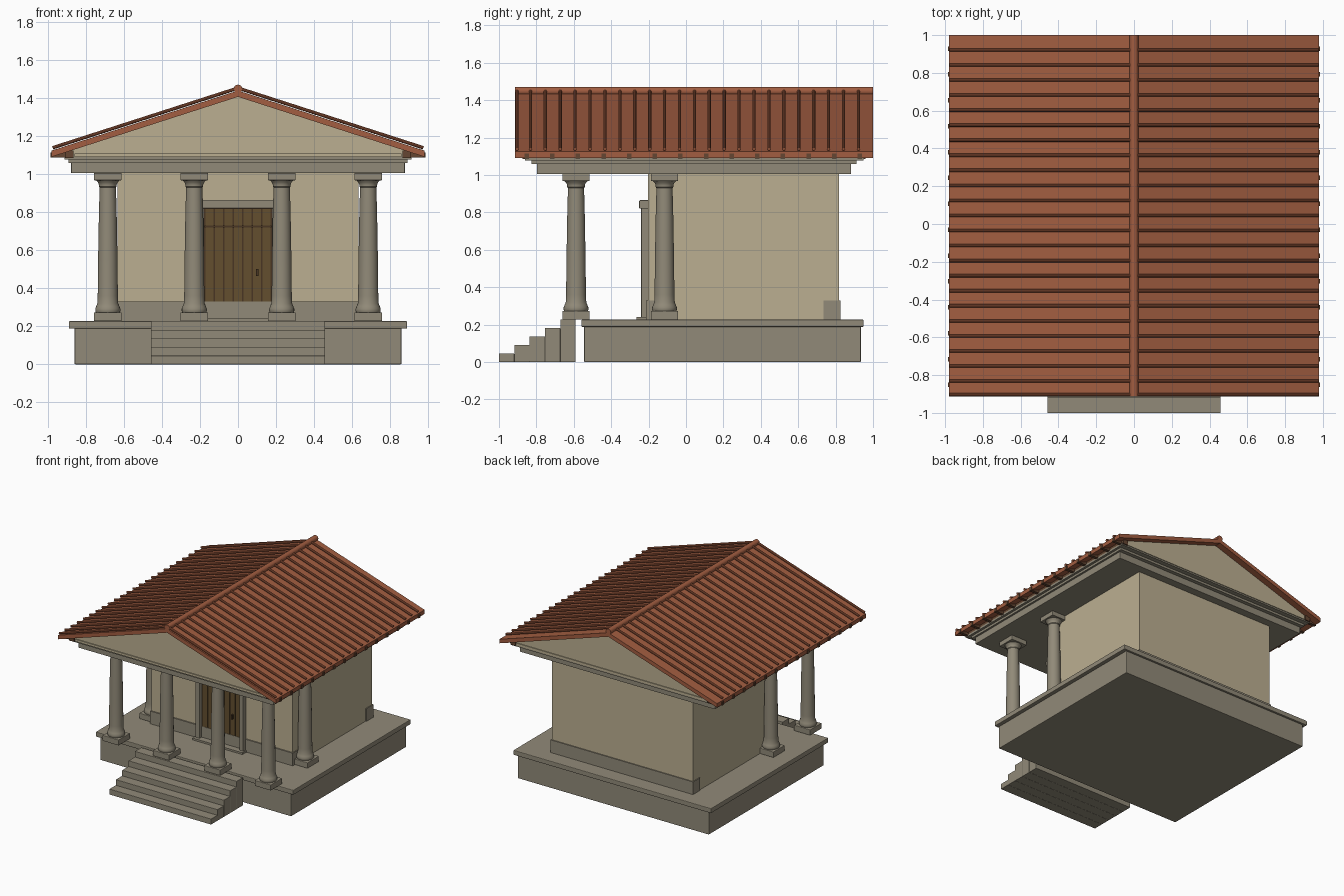
import bpy, bmesh, math
from mathutils import Vector

if "Cube" in bpy.data.objects:
    bpy.data.objects.remove(bpy.data.objects["Cube"])


def material(name, r, g, b):
    m = bpy.data.materials.new(name)
    m.diffuse_color = (r, g, b, 1)
    m.use_nodes = True
    m.node_tree.nodes["Principled BSDF"].inputs["Base Color"].default_value = m.diffuse_color
    return m


STONE = material("grey stone", 0.285, 0.255, 0.19)
WALL = material("tan plaster", 0.50, 0.43, 0.285)
TILE = material("terracotta", 0.36, 0.11, 0.052)
DOOR = material("door wood", 0.125, 0.078, 0.028)
DARK = material("dark wood", 0.065, 0.036, 0.017)
TIMBER = material("rafter wood", 0.13, 0.062, 0.032)


def finish(name, bm, mat, smooth=False):
    bmesh.ops.recalc_face_normals(bm, faces=bm.faces)
    me = bpy.data.meshes.new(name)
    bm.to_mesh(me)
    bm.free()
    me.materials.append(mat)
    ob = bpy.data.objects.new(name, me)
    bpy.context.collection.objects.link(ob)
    if smooth:
        bpy.ops.object.select_all(action='DESELECT')
        ob.select_set(True)
        bpy.context.view_layer.objects.active = ob
        bpy.ops.object.shade_smooth_by_angle(angle=math.radians(35))
    return ob


def box(name, x, y, z, mat, bevel=0.0):
    """Box from (min, max) ranges on each axis."""
    bm = bmesh.new()
    bmesh.ops.create_cube(bm, size=1)
    for v in bm.verts:
        v.co = Vector([r[0] if c < 0 else r[1] for c, r in zip(v.co, (x, y, z))])
    ob = finish(name, bm, mat)
    if bevel:
        mod = ob.modifiers.new("soft edge", 'BEVEL')
        mod.width = bevel
        mod.segments = 2
    return ob


def prism(name, pts, y0, y1, mat):
    """Extrude an x/z outline along y."""
    bm = bmesh.new()
    face = bm.faces.new([bm.verts.new((px, y0, pz)) for px, pz in pts])
    ext = bmesh.ops.extrude_face_region(bm, geom=[face])
    for v in ext["geom"]:
        if isinstance(v, bmesh.types.BMVert):
            v.co.y = y1
    return finish(name, bm, mat)


def rod(name, a, b, r, mat, sides=12):
    a, b = Vector(a), Vector(b)
    bm = bmesh.new()
    bmesh.ops.create_cone(bm, cap_ends=True, segments=sides, radius1=r, radius2=r, depth=(b - a).length)
    rot = (b - a).to_track_quat('Z', 'Y')
    for v in bm.verts:
        v.co = rot @ v.co + (a + b) / 2
    return finish(name, bm, mat, True)


def lathe(name, profile, cx, cy, mat, sides=28):
    bm = bmesh.new()
    rings = [[bm.verts.new((cx + r * math.cos(i * math.tau / sides),
                            cy + r * math.sin(i * math.tau / sides), z))
              for i in range(sides)] for r, z in profile]
    for lo, hi in zip(rings, rings[1:]):
        for i in range(sides):
            j = (i + 1) % sides
            bm.faces.new((lo[i], lo[j], hi[j], hi[i]))
    bm.faces.new(rings[0])
    bm.faces.new(rings[-1])
    return finish(name, bm, mat, True)


# Podium with a projecting cap
box("podium", (-0.86, 0.86), (-0.545, 0.935), (0, 0.19), STONE, 0.005)
box("podium_cap", (-0.89, 0.89), (-0.56, 0.95), (0.188, 0.227), STONE, 0.005)

# Front steps, each a full-height block
for i in range(5):
    y = -1 + i * 0.082
    box(f"step_{i + 1}", (-0.458, 0.458), (y, y + 0.082), (0, 0.0454 * (i + 1)), STONE, 0.002)

# Columns: four in front, one behind each corner
shaft = [(0.062, 0.27), (0.066, 0.28), (0.066, 0.292), (0.061, 0.305), (0.055, 0.32),
         (0.053, 0.36), (0.051, 0.55), (0.047, 0.78), (0.043, 0.93), (0.047, 0.935),
         (0.047, 0.945), (0.052, 0.957), (0.064, 0.97)]
spots = [(x, -0.588) for x in (-0.685, -0.23, 0.23, 0.685)] + [(-0.685, -0.115), (0.685, -0.115)]
for n, (cx, cy) in enumerate(spots, 1):
    w = 0.073
    sx, sy = (cx - w, cx + w), (cy - w, cy + w)
    box(f"column_base_{n}", sx, sy, (0.227, 0.273), STONE, 0.004)
    lathe(f"column_shaft_{n}", shaft, cx, cy, STONE)
    box(f"column_capital_{n}", sx, sy, (0.968, 1.006), STONE, 0.004)

# Inner chamber with plinth bands front and back
box("chamber", (-0.635, 0.635), (-0.203, 0.818), (0.22, 1.01), WALL)
box("front_plinth", (-0.642, 0.642), (-0.213, -0.15), (0.227, 0.33), STONE)
box("back_plinth", (-0.642, 0.642), (0.735, 0.826), (0.227, 0.33), STONE)

# Door: dark backing, planks, straps, handle and stone frame
box("door_backing", (-0.18, 0.18), (-0.206, -0.2), (0.24, 0.82), DARK)
for i in range(7):
    x = -0.175 + i * 0.05
    box(f"door_plank_{i + 1}", (x + 0.003, x + 0.047), (-0.211, -0.2), (0.24, 0.818), DOOR)
for z in (0.3, 0.725):
    box("door_strap", (-0.175, 0.175), (-0.215 if z > 0.5 else -0.212, -0.2), (z - 0.006, z + 0.006), DARK)
box("door_handle", (0.095, 0.108), (-0.225, -0.2), (0.465, 0.502), DARK)
for s in (-1, 1):
    box("door_jamb", sorted((s * 0.178, s * 0.215)), (-0.24, -0.2), (0.235, 0.825), STONE, 0.003)
box("door_lintel", (-0.23, 0.23), (-0.25, -0.2), (0.82, 0.865), STONE, 0.003)
box("door_threshold", (-0.225, 0.225), (-0.265, -0.2), (0.225, 0.242), STONE)

# Entablature and stepped cornice
box("entablature", (-0.878, 0.878), (-0.797, 0.882), (1.005, 1.062), STONE, 0.003)
box("cornice_lower", (-0.893, 0.893), (-0.825, 0.912), (1.06, 1.08), STONE)
box("cornice_upper", (-0.912, 0.912), (-0.86, 0.95), (1.078, 1.095), STONE)

# Gable block under the roof
SLOPE = 0.322
def under(x):
    return 1.407 - SLOPE * abs(x)
prism("pediment", [(-0.9, 1.09), (0.9, 1.09), (0.9, under(0.9)), (0, under(0)), (-0.9, under(0.9))],
      -0.862, 0.948, WALL)
box("pediment_base", (-0.86, 0.86), (-0.87, 0.955), (1.09, 1.108), WALL)

# Roof slopes, cover tiles, eave purlins and rafter tails
Y0, Y1 = -0.914, 1.0
for s, side in ((-1, "left"), (1, "right")):
    edge = 0.98
    prism(f"roof_{side}", [(0, under(0)), (s * edge, under(edge)),
                           (s * edge, under(edge) + 0.033), (0, under(0) + 0.033)], Y0, Y1, TILE)
    for i in range(24):
        y = Y0 + 0.0025 + 0.0797 * (i + 0.1 if i == 0 else i)
        rod(f"cover_tile_{side}_{i + 1}", (0, y, 1.453), (s * 0.975, y, 1.453 - SLOPE * 0.975),
            0.009, TILE, 10)
    box(f"eave_purlin_{side}", sorted((s * 0.865, s * 0.91)), (-0.875, 0.96), (1.086, 1.124), TIMBER)
    for i in range(14):
        y = -0.852 + i * 0.137
        box(f"rafter_tail_{side}_{i + 1}", sorted((s * 0.88, s * 0.986)), (y - 0.012, y + 0.012),
            (1.088, 1.115), TIMBER)
rod("ridge_cap", (0, Y0, 1.448), (0, Y1, 1.448), 0.023, TILE, 16)
